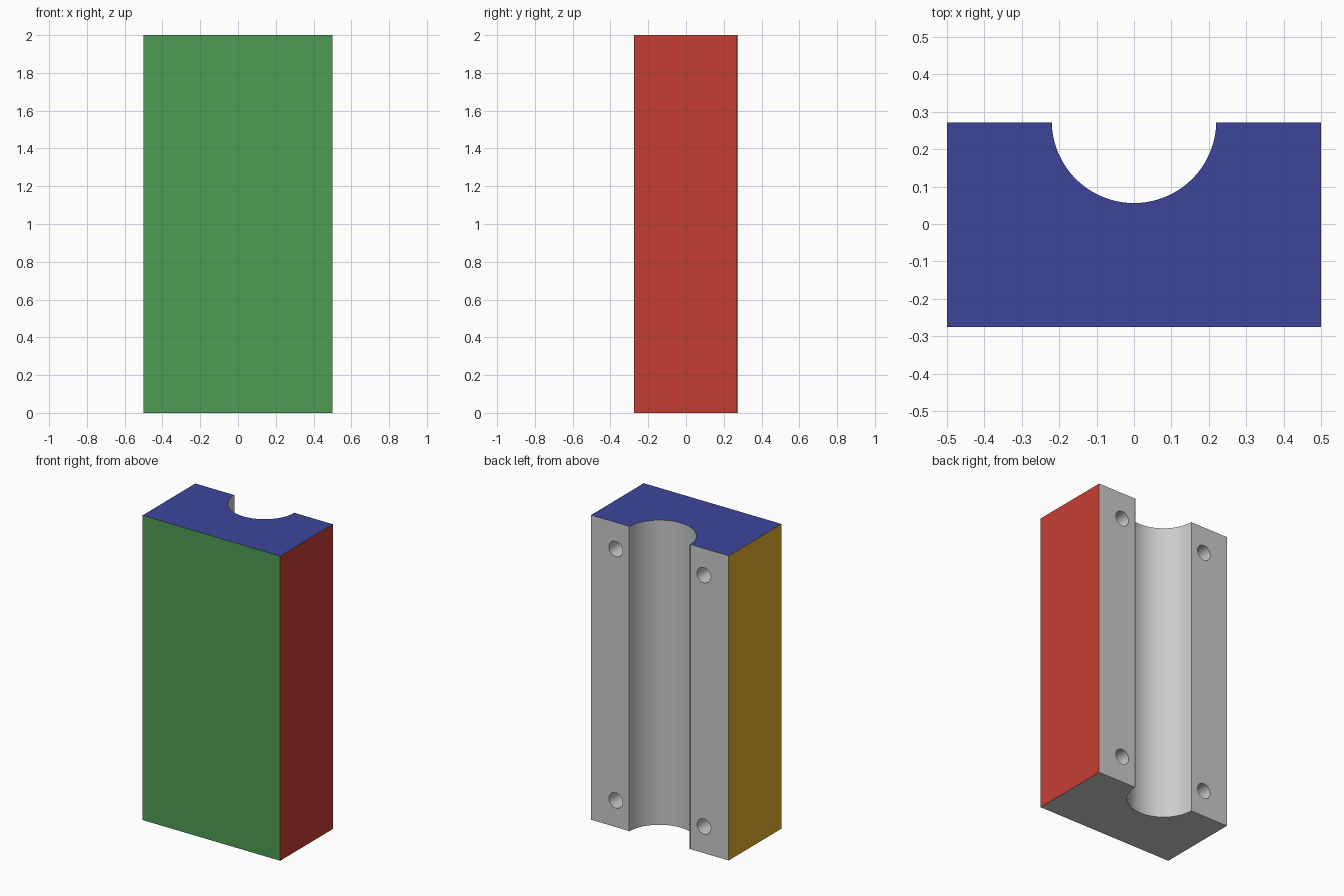
import bpy, bmesh, math
from mathutils import Matrix, Vector

if "Cube" in bpy.data.objects:
    bpy.data.objects.remove(bpy.data.objects["Cube"])

HALF_Y, FLANGE_Y, R, H = 0.276, 0.271, 0.22, 2.0
HOLE_X, HOLE_R, HOLE_DEPTH = 0.32, 0.05, 0.4


def add_object(name, bm):
    bmesh.ops.recalc_face_normals(bm, faces=bm.faces[:])
    mesh = bpy.data.meshes.new(name)
    bm.to_mesh(mesh)
    bm.free()
    obj = bpy.data.objects.new(name, mesh)
    bpy.context.collection.objects.link(obj)
    return obj


# Clamp block: plan profile with half-round channel and its fine raised lip
N = 64
arc = [(R * math.cos(math.pi * i / N), HALF_Y - R * math.sin(math.pi * i / N))
       for i in range(N + 1)]
profile = ([(-0.5, FLANGE_Y), (-0.5, -HALF_Y), (0.5, -HALF_Y),
            (0.5, FLANGE_Y), (R + 0.001, FLANGE_Y)]
           + arc + [(-R - 0.001, FLANGE_Y)])
bm = bmesh.new()
base = bm.faces.new([bm.verts.new((x, y, 0)) for x, y in profile])
top = bmesh.ops.extrude_face_region(bm, geom=[base], use_keep_orig=True)
bmesh.ops.translate(bm, vec=(0, 0, H),
                    verts=[v for v in top["geom"] if isinstance(v, bmesh.types.BMVert)])
block = add_object("clamp_block", bm)

# Four blind bolt holes in the flanges
bm = bmesh.new()
for x in (-HOLE_X, HOLE_X):
    for z in (0.175, H - 0.175):
        place = Matrix.Translation((x, FLANGE_Y, z)) @ Matrix.Rotation(math.pi / 2, 4, 'X')
        bmesh.ops.create_cone(bm, cap_ends=True, segments=32, radius1=HOLE_R,
                              radius2=HOLE_R, depth=2 * HOLE_DEPTH, matrix=place)
cutter = add_object("bolt_hole_cutter", bm)
cutter.hide_render = True

bpy.context.view_layer.objects.active = block
block.select_set(True)
mod = block.modifiers.new("bolt_holes", 'BOOLEAN')
mod.operation = 'DIFFERENCE'
mod.solver = 'EXACT'
mod.object = cutter
bpy.ops.object.modifier_apply(modifier=mod.name)
bpy.data.objects.remove(cutter)

# Painted outer faces; channel, flanges and underside stay plain grey
block.data.materials.clear()
block.data.materials.append(bpy.data.materials.new("grey"))
paints = [
    ("green", (0.076, 0.333, 0.087, 1), Vector((0, -1, 0)), HALF_Y),
    ("red", (0.565, 0.048, 0.034, 1), Vector((1, 0, 0)), 0.5),
    ("yellow", (0.75, 0.42, 0.025, 1), Vector((-1, 0, 0)), 0.5),
    ("blue", (0.045, 0.06, 0.33, 1), Vector((0, 0, 1)), H),
]
for name, colour, _, _ in paints:
    mat = bpy.data.materials.new(name)
    mat.diffuse_color = colour
    mat.use_nodes = True
    mat.node_tree.nodes["Principled BSDF"].inputs["Base Color"].default_value = mat.diffuse_color
    block.data.materials.append(mat)
for poly in block.data.polygons:
    poly.material_index = 0
    for i, (_, _, axis, dist) in enumerate(paints, 1):
        if poly.normal.dot(axis) > 0.99 and abs(poly.center.dot(axis) - dist) < 1e-3:
            poly.material_index = i

bpy.ops.object.shade_smooth_by_angle(angle=math.radians(30))
